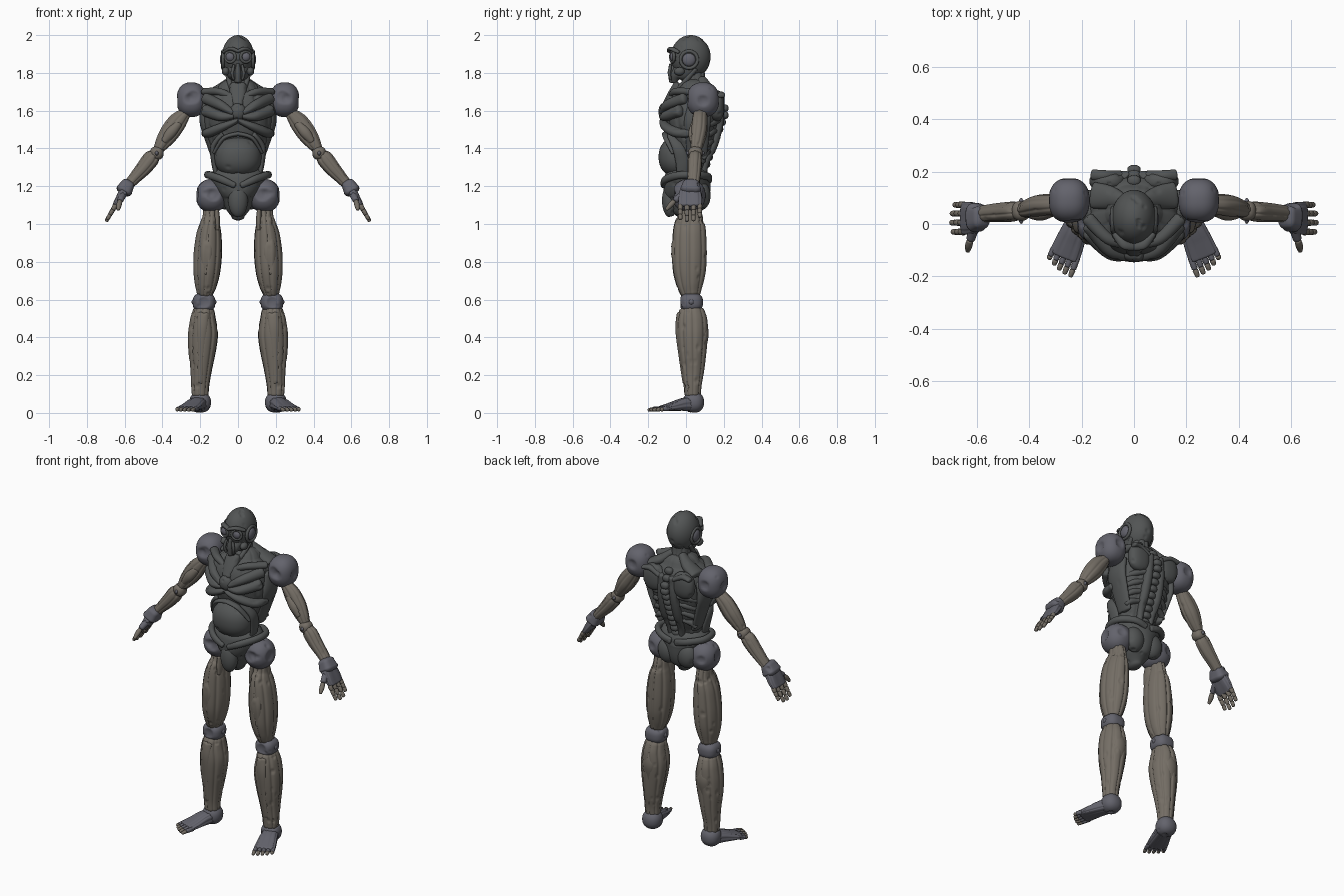
import bpy, bmesh, math, random
from mathutils import Vector, Matrix

random.seed(4)
MATS = {}
for key, col in {"shell": (.085, .09, .09), "joint": (.125, .125, .15), "limb": (.175, .155, .13)}.items():
    MATS[key] = bpy.data.materials.new(key)
    MATS[key].diffuse_color = (*col, 1)
X, Y, Z = Vector((1, 0, 0)), Vector((0, 1, 0)), Vector((0, 0, 1))


def finish(name, bm, mat, mirror, dents=0, dr=.014, craters=()):
    """Press round dents into the surface, then make a smooth object, mirrored if asked."""
    bmesh.ops.recalc_face_normals(bm, faces=bm.faces)
    bm.normal_update()
    verts = list(bm.verts)
    spots = [(v.co.copy(), v.normal.copy(), dr * random.uniform(.6, 1.1)) for v in
             (random.choice(verts) for _ in range(dents))]
    for p, r in craters:
        v = min(verts, key=lambda q: (q.co - Vector(p)).length)
        spots.append((v.co.copy(), v.normal.copy(), r))
    for c, n, r in spots:
        for v in verts:
            d = (v.co - c).length
            if d < r:
                v.co -= n * r * .4 * (1 - (d / r) ** 2) ** .7
    me = bpy.data.meshes.new(name)
    bm.to_mesh(me)
    bm.free()
    me.polygons.foreach_set("use_smooth", [True] * len(me.polygons))
    me.materials.append(MATS[mat])
    ob = bpy.data.objects.new(name, me)
    bpy.context.collection.objects.link(ob)
    if mirror:
        ob.modifiers.new("mirror", "MIRROR").use_mirror_merge = False
    return ob


def spline(rows, n):
    P, out = [rows[0], *rows, rows[-1]], []
    for i in range(len(rows) - 1):
        for k in range(n):
            t = k / n
            out.append([.5 * (2*q + (r-p)*t + (2*p-5*q+4*r-s)*t*t + (3*q-p-3*r+s)*t**3)
                        for p, q, r, s in zip(*P[i:i+4])])
    return out + [list(rows[-1])]


def tube(name, rows, mat="shell", mirror=True, ref=Y, seg=32, n=6, lobes=0, groove=.12,
         box=1, phase=0, **kw):
    """Smooth rounded tube through rows of (x, y, z, side radius, depth radius)."""
    pts = spline(rows, n)
    ts = [(Vector(pts[min(i+1, len(pts)-1)][:3]) - Vector(pts[max(i-1, 0)][:3])).normalized()
          for i in range(len(pts))]
    rings = [(Vector(p[:3]), t, p[3], p[4]) for p, t in zip(pts, ts)]
    for end, sign in ((0, -1), (-1, 1)):          # rounded ends
        c, t, a, b = rings[end]
        h = min(a, b) * .6
        cap = [(c + t*sign*h*math.sin(g), t, a*math.cos(g), b*math.cos(g)) for g in (.4, .8, 1.15, 1.45)]
        rings = cap[::-1] + rings if end == 0 else rings + cap
    bm, loops = bmesh.new(), []
    for c, t, a, b in rings:
        side = ref.cross(t).normalized()
        deep = t.cross(side)
        loop = []
        for j in range(seg):
            th = 2 * math.pi * j / seg
            k = 1 - groove * (1 - abs(math.sin(lobes * th / 2 + phase)))**2.5 if lobes else 1
            u, w = (math.copysign(abs(f)**box, f) for f in (math.cos(th), math.sin(th)))
            loop.append(bm.verts.new(c + side*a*k*u + deep*b*k*w))
        loops.append(loop)
    for A, B in zip(loops, loops[1:]):
        for j in range(seg):
            bm.faces.new((A[j], A[(j+1) % seg], B[(j+1) % seg], B[j]))
    bm.faces.new(loops[0])
    bm.faces.new(loops[-1])
    return finish(name, bm, mat, mirror, **kw)


def ball(name, c, r, mat="shell", mirror=True, box=1, seg=32, **kw):
    bm = bmesh.new()
    bmesh.ops.create_uvsphere(bm, u_segments=seg, v_segments=seg * 2 // 3, radius=1)
    for v in bm.verts:
        v.co = [c[i] + r[i] * math.copysign(abs(q)**box, q) for i, q in enumerate(v.co)]
    return finish(name, bm, mat, mirror, **kw)


def ring(name, c, axis, R, r, mat="shell"):
    c, q = Vector(c), Vector(axis).to_track_quat('Z', 'Y')
    rows = [(*(c + q @ Vector((R*math.cos(a), R*math.sin(a), 0))), r, r)
            for a in (2*math.pi*i/16 for i in range(17))]
    return tube(name, rows, mat, n=2, seg=12, ref=q @ Z)


def levels(*rows):
    """Rows of (z, half width, front y, back y) on the centre line."""
    return [(0, (f+b)/2, z, w, (b-f)/2) for z, w, f, b in rows]


# Head
ball("skull", (0, .025, 1.885), (.085, .105, .115), mirror=False, seg=72, dents=26, dr=.013)
tube("face", levels((1.755, .02, -.08, -.045), (1.785, .04, -.085, -.02), (1.815, .066, -.08, .06),
     (1.86, .072, -.08, .1), (1.91, .06, -.075, .08)), mirror=False, seg=64, box=.85, dents=10, dr=.01)
ball("eye", (.04, -.068, 1.885), (.025, .018, .025), "joint")
ring("eye_rim", (.041, -.072, 1.885), (.35, -1, 0), .028, .008)
tube("brow", [(0, -.088, 1.915, .01, .014), (.04, -.078, 1.928, .01, .016), (.075, -.04, 1.91, .008, .01)])
ball("ear_disc", (.078, .016, 1.87), (.018, .035, .035), "joint")
ring("ear_rim", (.08, .016, 1.87), X, .045, .009)
ball("cheek_knob", (.066, -.035, 1.808), (.02, .028, .022))
tube("muzzle", levels((1.755, .014, -.09, -.06), (1.80, .017, -.095, -.05), (1.845, .01, -.09, -.05)), mirror=False)
tube("mouth_tusk", [(.022, -.082, 1.84, .007, .007), (.03, -.088, 1.80, .009, .009), (.024, -.082, 1.765, .006, .006)])

# Neck
tube("neck", levels((1.62, .085, -.05, .15), (1.70, .07, -.03, .13), (1.76, .055, -.005, .105),
     (1.83, .05, -.02, .1)), mirror=False, seg=64, lobes=8, dents=12, dr=.012)
tube("neck_cord", [(.02, -.07, 1.69, .012, .012), (.045, -.01, 1.75, .013, .013), (.06, .05, 1.82, .012, .012)])
tube("collar_plate", [(0, -.095, 1.63, .03, .03), (0, -.07, 1.68, .042, .03), (0, -.04, 1.73, .045, .03)],
     mirror=False, box=.7, dents=6, dr=.01, seg=48)
tube("trapezius", [(.035, .085, 1.765, .02, .025), (.09, .1, 1.715, .03, .045), (.155, .11, 1.69, .02, .05)], dents=5)

# Torso
tube("ribcage", levels((1.22, .1, -.05, .08), (1.30, .115, -.07, .095), (1.37, .13, -.085, .125),
     (1.44, .158, -.085, .15), (1.52, .18, -.105, .17), (1.60, .18, -.118, .185), (1.67, .16, -.085, .185),
     (1.715, .11, -.04, .15)), mirror=False, seg=96, n=8, box=.9, lobes=12, groove=.04, dents=45, dr=.015)
ball("sternum", (0, -.118, 1.595), (.042, .028, .045), mirror=False, seg=48, dents=9, dr=.009)
tube("clavicle", [(.035, -.075, 1.675, .016, .018), (.1, -.055, 1.70, .02, .022), (.175, .02, 1.70, .02, .025)], dents=4)
tube("chest_strap", [(.03, -.122, 1.59, .016, .02), (.095, -.098, 1.63, .026, .025), (.17, -.01, 1.665, .03, .025)],
     dents=6, dr=.011, seg=48)
tube("upper_chest", [(.025, -.12, 1.57, .014, .02), (.09, -.108, 1.57, .026, .028), (.17, -.035, 1.60, .032, .03)],
     dents=6, dr=.011, seg=48)
tube("lower_chest", [(.0, -.12, 1.548, .012, .02), (.08, -.105, 1.515, .022, .028), (.15, -.05, 1.485, .026, .03),
     (.175, .02, 1.48, .02, .02)], dents=6, dr=.012, seg=48)
tube("flank", [(.085, -.085, 1.475, .012, .02), (.13, -.045, 1.41, .016, .03), (.128, -.02, 1.33, .014, .035),
     (.115, -.02, 1.26, .012, .03)], dents=5, dr=.011)
tube("side_back", [(.165, .07, 1.63, .03, .06), (.175, .06, 1.54, .028, .07), (.15, .06, 1.44, .022, .06),
     (.115, .055, 1.33, .018, .05)], seg=48, dents=10)
ball("belly", (0, -.035, 1.355), (.125, .11, .11), mirror=False, seg=72, box=.9, dents=8, dr=.013)
tube("belly_hoop", [(0, -.108, 1.478, .012, .02), (.075, -.1, 1.455, .011, .02), (.125, -.06, 1.38, .009, .02)])

# Back
ball("shoulder_blade", (.1, .163, 1.625), (.07, .04, .08), seg=48, box=.85, dents=10)
tube("blade_ridge", [(.05, .185, 1.655, .013, .018), (.11, .185, 1.685, .016, .02), (.158, .188, 1.68, .012, .02)])
tube("spine_muscle", [(.035, .185, 1.66, .02, .018), (.042, .175, 1.54, .026, .024), (.045, .145, 1.42, .026, .024),
     (.04, .105, 1.33, .02, .02), (.035, .085, 1.25, .016, .02)], dents=9)
for i in range(12):
    z = 1.28 + i * .037
    y = .095 + .11 * min(1, i / 8) - max(0, i - 9) * .02
    ball(f"vertebra_{i+1}", (0, y, z), (.026, .02, .02), mirror=False, box=.8, seg=18)
for i in range(4):
    z = 1.55 - i * .055
    tube(f"back_rib_{i+1}", [(.055, .17-.018*i, z, .014, .018), (.105, .145-.014*i, z-.012, .018, .018),
         (.155-.008*i, .09, z-.035, .012, .016)], dents=2, dr=.01)

# Pelvis
tube("pelvis", levels((1.04, .035, -.04, .055), (1.08, .065, -.085, .095), (1.14, .095, -.105, .125),
     (1.20, .13, -.12, .13), (1.245, .15, -.115, .125)), mirror=False, seg=80, n=8, dents=22, dr=.014)
tube("hip_crest", [(.02, -.12, 1.205, .014, .016), (.085, -.11, 1.235, .016, .02), (.15, -.04, 1.258, .018, .02),
     (.155, .05, 1.26, .018, .02), (.09, .115, 1.252, .016, .02), (.02, .125, 1.235, .014, .02)], ref=Z, dents=6, dr=.01)
ball("groin_plate", (0, -.085, 1.125), (.052, .042, .09), mirror=False, seg=48, dents=7, dr=.012)
ball("seat_muscle", (.065, .08, 1.15), (.062, .05, .075), seg=40, dents=6)
ball("hip_ball", (.14, .015, 1.15), (.083, .088, .088), "joint", box=.92, seg=56, dents=5,
     craters=[((.13, -.07, 1.15), .034), ((.155, -.07, 1.16), .026), ((.22, 0, 1.15), .035), ((.17, .1, 1.15), .026)])

# Shoulders and arms
ball("shoulder_ball", (.247, .09, 1.658), (.078, .086, .092), "joint", box=.86, seg=56, dents=3,
     craters=[((.24, 0, 1.67), .034), ((.262, 0, 1.66), .028), ((.32, .09, 1.65), .03), ((.25, .18, 1.66), .03)])
tube("upper_arm", [(.285, .075, 1.58, .035, .038), (.32, .072, 1.54, .05, .042), (.36, .068, 1.485, .052, .044),
     (.395, .06, 1.435, .042, .038), (.418, .055, 1.40, .03, .03)], "limb", seg=64, lobes=7, dents=14, dr=.011)
tube("biceps", [(.315, .045, 1.53, .02, .018), (.355, .035, 1.485, .028, .022), (.39, .035, 1.44, .018, .016)], "limb", dents=3, dr=.009)
ball("elbow", (.43, .05, 1.375), (.036, .038, .036), "limb", box=.85)
ball("elbow_pin", (.43, .05, 1.375), (.014, .05, .018), "joint", seg=20)
tube("forearm", [(.435, .05, 1.37, .03, .03), (.46, .048, 1.345, .044, .038), (.50, .045, 1.295, .041, .038),
     (.55, .042, 1.24, .032, .034), (.59, .036, 1.195, .026, .032)], "limb", seg=64, lobes=7, phase=.5, dents=14, dr=.01)

# Hands
tube("wrist_cuff", [(.583, .028, 1.212, .036, .045), (.602, .025, 1.178, .044, .055)], "joint", box=.65, dents=4, dr=.012, seg=48)
tube("palm", [(.605, .022, 1.17, .026, .058), (.63, .022, 1.13, .021, .064), (.65, .022, 1.10, .015, .062)],
     "joint", box=.7, lobes=8, groove=.08, seg=48)
for i, (y, length) in enumerate([(.073, .075), (.04, .098), (.005, .102), (-.03, .09)]):
    for k in range(3):
        a, b = (Vector((.648, y, 1.10)) + Vector((.5, 0, -.86)) * length * q for q in (k/3 + .04, k/3 + .27))
        tube(f"finger_{i+1}_{k+1}", [(*a, .0135-.0012*k, .0135-.001*k), (*b, .012-.0012*k, .0125-.001*k)], "limb", n=2, seg=14)
tube("thumb_base", [(.61, -.015, 1.155, .02, .02), (.622, -.055, 1.128, .017, .017)], "joint", ref=X, seg=20)
tube("thumb_tip", [(.625, -.065, 1.118, .013, .013), (.63, -.082, 1.10, .014, .014), (.634, -.102, 1.078, .009, .009)],
     "limb", ref=X, seg=20)

# Legs
tube("thigh", [(.145, .025, 1.09, .04, .05), (.145, .025, 1.04, .043, .065), (.148, .02, 1.0, .054, .082),
     (.154, .018, .94, .068, .09), (.16, .018, .84, .076, .093), (.165, .018, .75, .072, .088),
     (.17, .02, .68, .06, .072), (.175, .024, .635, .045, .056)], "limb", seg=96, n=8, lobes=8, phase=.35, dents=34, dr=.014)
tube("hip_bracket", [(.112, -.01, 1.07, .012, .03), (.11, -.015, 1.02, .015, .03), (.11, -.02, .97, .012, .022)], "limb")
tube("thigh_pad", [(.165, -.045, .96, .02, .015), (.165, -.06, .86, .034, .02), (.17, -.05, .74, .022, .015)], "limb",
     seg=48, craters=[((.166, -.08, z), .014) for z in (.77, .82, .87, .92)])
ball("knee", (.18, .028, .585), (.06, .062, .05), "joint", box=.75, seg=48, dents=4,
     craters=[((.18, -.04, .585), .03)])
ball("knee_disc", (.18, .028, .587), (.066, .03, .03), "joint")
tube("shin", [(.182, .03, .535, .06, .07), (.185, .032, .49, .07, .082), (.185, .033, .42, .08, .084),
     (.19, .034, .33, .074, .076), (.195, .036, .23, .058, .062), (.2, .035, .15, .049, .049),
     (.2, .035, .1, .045, .044)], "limb", seg=96, n=8, lobes=8, phase=.35, dents=30, dr=.014)
tube("shin_plate", [(.185, -.035, .525, .03, .014), (.19, -.042, .44, .028, .014), (.195, -.025, .3, .02, .014),
     (.2, -.008, .16, .014, .01)], "limb", seg=40, dents=5, dr=.012)
tube("calf", [(.185, .085, .5, .025, .018), (.185, .098, .42, .04, .022), (.19, .085, .33, .028, .018)], "limb", dents=5)

# Feet, turned outward
def foot(u, v, z, a, b):
    return (.2 + .375*u + .927*v, .04 - .927*u + .375*v, z, a, b)


ball("ankle", (.2, .04, .056), (.057, .056, .056), "joint", box=.9, seg=48, dents=10, dr=.015)
tube("foot", [foot(-.01, 0, .05, .045, .04), foot(.06, 0, .045, .05, .034), (foot(.12, 0, .034, .057, .024)),
     foot(.175, 0, .024, .061, .015)], "joint", ref=Z, box=.75, lobes=10, groove=.08, seg=60)
for i in range(5):
    v, tip = -.05 + .025*i, .236 - .002*i*i
    mid = (.175 + tip) / 2
    tube(f"toe_{i+1}_base", [foot(.165, v*.96, .023, .012, .013), foot(mid, v, .021, .0115, .012)], "joint", ref=Z, n=2, seg=14)
    tube(f"toe_{i+1}_tip", [foot(mid+.009, v, .019, .011, .0115), foot(tip, v, .016, .009, .009)], "limb", ref=Z, n=2, seg=14)
